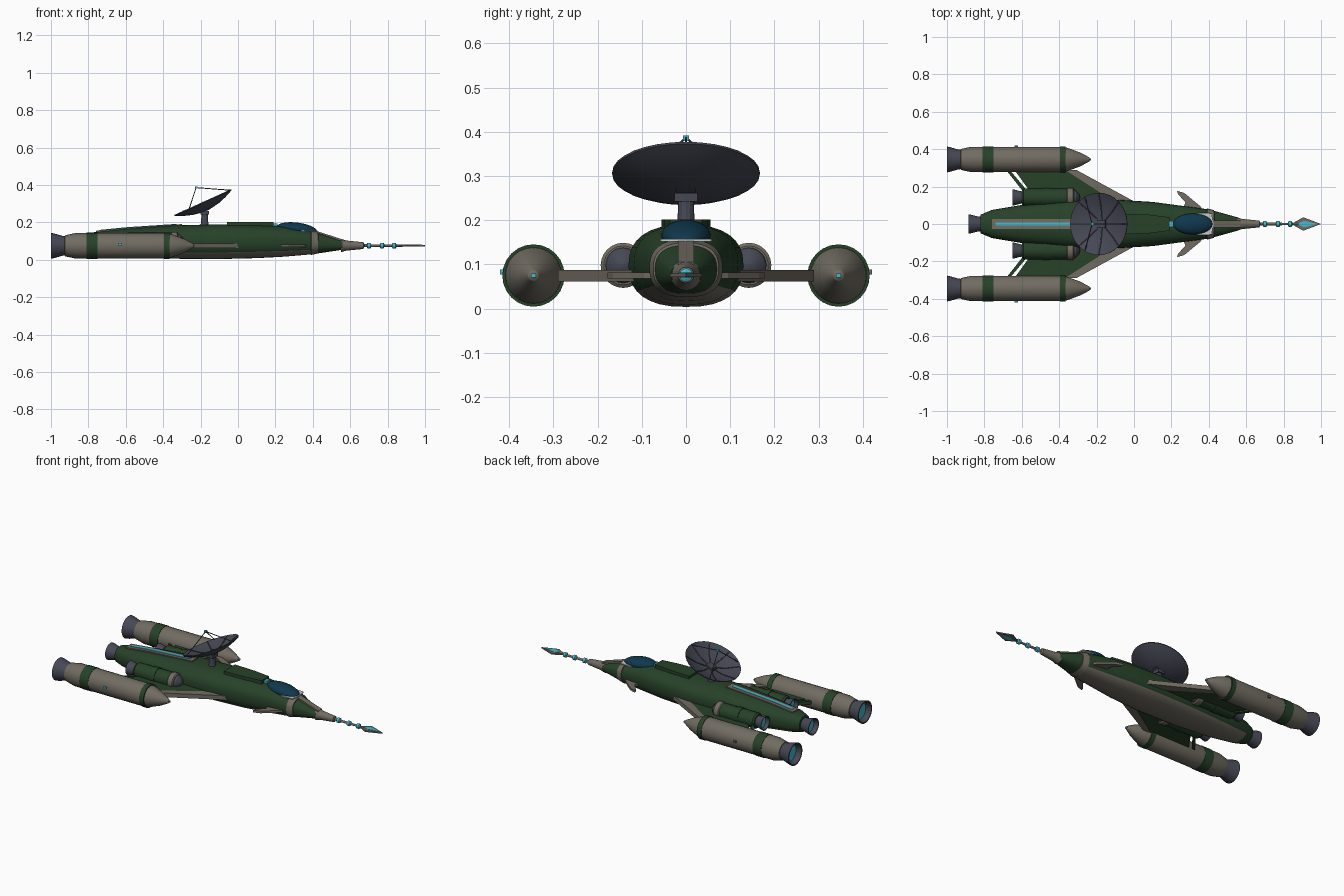
import bpy, bmesh, math
from mathutils import Vector, Matrix

if "Cube" in bpy.data.objects:
    bpy.data.objects.remove(bpy.data.objects["Cube"])


def mat(name, r, g, b):
    m = bpy.data.materials.new(name)
    m.diffuse_color = (r, g, b, 1)
    m.use_nodes = True
    m.node_tree.nodes["Principled BSDF"].inputs["Base Color"].default_value = m.diffuse_color
    return m


GREEN = mat("hull green", 0.02, 0.054, 0.022)
GREY = mat("warm grey", 0.165, 0.15, 0.122)
SLATE = mat("slate metal", 0.06, 0.064, 0.088)
CYAN = mat("cyan glow", 0.06, 0.48, 0.62)
GLASS = mat("canopy blue", 0.005, 0.04, 0.075)
PALE = mat("pale frame", 0.6, 0.62, 0.62)
MATS = [GREEN, GREY, SLATE, CYAN, GLASS, PALE]


def build(name, verts, faces, mats, smooth=False):
    """mats: one material, or one per face"""
    me = bpy.data.meshes.new(name)
    me.from_pydata([tuple(v) for v in verts], [], faces)
    used = mats if isinstance(mats, list) else [mats] * len(faces)
    slots = [m for m in MATS if m in used]
    for m in slots:
        me.materials.append(m)
    for p, m in zip(me.polygons, used):
        p.material_index = slots.index(m)
    bm = bmesh.new()
    bm.from_mesh(me)
    bmesh.ops.recalc_face_normals(bm, faces=bm.faces)
    bm.to_mesh(me)
    bm.free()
    ob = bpy.data.objects.new(name, me)
    bpy.context.collection.objects.link(ob)
    if smooth:
        bpy.ops.object.select_all(action='DESELECT')
        ob.select_set(True)
        bpy.context.view_layer.objects.active = ob
        bpy.ops.object.shade_smooth_by_angle(angle=math.radians(28))
    return ob


def rings(name, loops, rule, smooth=True):
    """skin a list of equal loops; rule(segment, index) gives the material"""
    n = len(loops[0])
    verts = [v for l in loops for v in l]
    faces, mats = [], []
    for s in range(len(loops) - 1):
        for i in range(n):
            j = (i + 1) % n
            faces.append((s * n + i, s * n + j, (s + 1) * n + j, (s + 1) * n + i))
            mats.append(rule(s, i))
    faces += [tuple(range(n)), tuple(range(len(verts) - n, len(verts)))]
    mats += [rule(0, 0), rule(len(loops) - 2, 0)]
    return build(name, verts, faces, mats, smooth)


def revolve(name, prof, mats, at=(0, 0, 0), n=24, m=None):
    """lathe (x, r) points about the x axis; mats one, or one per segment"""
    m = m or Matrix.Translation(at)
    loops = [[m @ Vector((x, r * math.cos(i * math.tau / n), r * math.sin(i * math.tau / n)))
              for i in range(n)] for x, r in prof]
    return rings(name, loops, lambda s, i: mats[s] if isinstance(mats, list) else mats)


def section(x, w, zb, zt, n=32, e=0.82):
    c, h = (zb + zt) / 2, (zt - zb) / 2
    f = lambda t: math.copysign(abs(t) ** e, t)
    return [(x, w * f(math.cos(i * math.tau / n)), c + h * f(math.sin(i * math.tau / n)))
            for i in range(n)]


def prism(name, pts, lo, hi, m, axis='z'):
    """extrude an outline: (x, y) along z, or (x, z) along y"""
    k = len(pts)
    put = (lambda p, t: (p[0], p[1], t)) if axis == 'z' else (lambda p, t: (p[0], t, p[1]))
    verts = [put(p, lo) for p in pts] + [put(p, hi) for p in pts]
    faces = [tuple(range(k)), tuple(range(k, 2 * k))]
    faces += [(i, (i + 1) % k, (i + 1) % k + k, i + k) for i in range(k)]
    return build(name, verts, faces, m)


def box(name, c, s, m):
    x, y, z = c
    a, b = s[0] / 2, s[1] / 2
    return prism(name, [(x - a, y - b), (x + a, y - b), (x + a, y + b), (x - a, y + b)],
                 z - s[2] / 2, z + s[2] / 2, m)


def rod(name, a, b, r, m):
    a, b = Vector(a), Vector(b)
    rot = (b - a).to_track_quat('X', 'Z').to_matrix().to_4x4()
    return revolve(name, [(0, r), ((b - a).length, r)], m, n=8, m=Matrix.Translation(a) @ rot)


def nozzle(name, x0, x1, r, at):
    """bell opening toward -x with a glowing throat"""
    L = x1 - x0
    prof = [(x1, r * .72), (x1 - L * .35, r * .78), (x0 + L * .2, r * .95), (x0, r),
            (x0, r * .9), (x0 + L * .35, r * .74), (x0 + L * .36, 0.002)]
    revolve(name, prof, [SLATE] * 5 + [CYAN], at)


# main hull: green above, grey belly below
hull = [(-.82, .05, .04, .135), (-.76, .075, .03, .15), (-.6, .102, .015, .166),
        (-.35, .125, .006, .184), (-.1, .13, .004, .19), (.1, .118, .009, .188),
        (.25, .098, .017, .178), (.40, .078, .03, .153), (.56, .034, .054, .1)]
rings("hull", [section(*s) for s in hull],
      lambda s, i: GREY if 19 <= i <= 28 and 0 < s < 7 else GREEN)
rings("nose_ring", [section(*s) for s in
                    [(.39, .076, .03, .15), (.392, .083, .026, .157),
                     (.428, .074, .034, .149), (.43, .066, .04, .14)]], lambda s, i: GREY)
prism("nose_strip", [(.42, .13), (.42, .154), (.57, .106), (.57, .09)], -.018, .018, GREY, 'y')
nozzle("main_nozzle", -.885, -.81, .052, (0, 0, .085))

# dorsal details
prism("spine_plate", [(-.76, .13), (-.76, .155), (-.6, .171), (-.3, .191), (-.3, .16)],
      -.028, .028, GREY, 'y')
prism("spine_light", [(-.74, .15), (-.74, .16), (-.6, .174), (-.33, .192), (-.33, .18)],
      -.009, .009, CYAN, 'y')
prism("dorsal_block", [(-.06, -.055), (.08, -.05), (.19, -.036), (.19, .036), (.08, .05),
                       (-.06, .055)], .16, .202, GREEN)
box("dorsal_light", (.2, 0, .185), (.02, .03, .02), CYAN)

# canopy with pale frame
bpy.ops.mesh.primitive_uv_sphere_add(segments=24, ring_count=14, radius=1, location=(.315, 0, .165),
                                     rotation=(0, math.radians(7), 0))
canopy = bpy.context.object
canopy.name = "canopy"
canopy.scale = (.107, .056, .034)
canopy.data.materials.append(GLASS)
bpy.ops.object.shade_smooth_by_angle(angle=math.radians(40))
prism("canopy_frame", [(.34, -.06), (.415, -.057), (.425, 0), (.415, .057), (.34, .06)],
      .152, .158, PALE)

# nose probe
P = (0, 0, .076)
revolve("probe_cone", [(.55, .035), (.58, .027), (.67, .018), (.675, .008)], GREY, P, 16)
revolve("probe_rod", [(.66, .0075), (.9, .006)], GREY, P, 12)
for x in (.70, .77, .835):
    revolve("probe_collar", [(x - .012, .008), (x - .008, .015), (x + .008, .015), (x + .012, .008)],
            CYAN, P, 16)
prism("probe_blade", [(.84, 0), (.905, -.036), (1, 0), (.905, .036)], .072, .08, GREY)
prism("probe_blade_glow", [(.87, 0), (.908, -.017), (.985, 0), (.908, .017)], .07, .082, CYAN)

# both sides: wings, struts, canards, engines
for side, s in (("right", -1), ("left", 1)):
    def w(*pts):
        return [(x, y * s) for x, y in pts]
    prism(side + "_wing", w((-.55, .08), (-.05, .08), (-.05, .115), (-.36, .29), (-.64, .29),
                            (-.56, .18)), .065, .085, GREEN)
    prism(side + "_wing_edge", w((-.09, .11), (.02, .11), (-.31, .29), (-.37, .29)),
          .062, .088, GREY)
    prism(side + "_rear_strut", w((-.685, .29), (-.665, .29), (-.565, .17), (-.59, .17)),
          .065, .085, GREEN)
    prism(side + "_canard", w((.26, .08), (.37, .07), (.355, .095), (.27, .165), (.23, .178),
                              (.235, .16), (.275, .115)), .068, .082, GREY)

    # big outer engine
    A = (0, s * .345, .075)
    nozzle(side + "_engine_nozzle", -1, -.91, .069, A)
    revolve(side + "_engine_body",
            [(-.93, .045), (-.925, .056), (-.87, .068), (-.395, .068), (-.355, .062),
             (-.29, .038), (-.24, .012), (-.235, .004)], GREY, A)
    for n, x0, x1 in (("rear", -.81, -.75), ("front", -.395, -.365)):
        revolve(side + "_engine_band_" + n,
                [(x0, .06), (x0, .0705), (x1, .0705), (x1, .06)], GREEN, A)
    box(side + "_engine_tip", (-.236, A[1], .075), (.012, .012, .01), CYAN)
    box(side + "_engine_lamp", (-.63, s * .414, .083), (.018, .014, .012), CYAN if s < 0 else GREY)

    # small inner engine
    B = (0, s * .142, .098)
    revolve(side + "_inner_engine",
            [(-.6, .04), (-.59, .047), (-.36, .047), (-.355, .051), (-.325, .051), (-.32, .044)],
            [GREEN, GREEN, GREY, GREY, GREY], B)
    revolve(side + "_inner_intake", [(-.33, .043), (-.31, .037), (-.295, .022), (-.288, .002)],
            SLATE, B)
    revolve(side + "_inner_band", [(-.49, .04), (-.49, .05), (-.45, .05), (-.45, .04)], GREEN, B)
    nozzle(side + "_inner_nozzle", -.65, -.59, .044, B)

# dish antenna, local x is the dish axis
C = Vector((-.187, 0, .304))
D = Matrix.Translation(C) @ Matrix.Rotation(math.atan2(-.911, -.412), 4, 'Y')
R = .167
bowl = lambda r, t=0: (-.045 * (1 - (r / R) ** 2) + t, r)
radii = [.002, .04, .08, .12, .15, R]
revolve("dish", [bowl(r) for r in radii] + [bowl(r, .005) for r in reversed(radii)], SLATE, n=32, m=D)


def on_dish(r, a, t):
    return D @ Vector((bowl(r, t)[0], r * math.cos(a), r * math.sin(a)))


for k in range(8):
    a = k * math.tau / 8
    for r0, r1 in ((.02, .09), (.09, .165)):
        rod("dish_rib", on_dish(r0, a, .006), on_dish(r1, a, .006), .0025, SLATE)
feed = D @ Vector((.09, 0, 0))
for k in range(3):
    rod("feed_strut", on_dish(.163, -math.pi / 2 + k * math.tau / 3, .003), feed, .0025, SLATE)
box("feed_light", feed, (.014, .014, .012), CYAN)
hub = box("dish_hub", (0, 0, 0), (.02, .045, .045), SLATE)
hub.matrix_world = D @ Matrix.Translation((-.036, 0, 0))
revolve("dish_pedestal", [(.17, .026), (.2, .019), (.245, .018)], SLATE, n=12,
        m=Matrix.Translation((-.178, 0, 0)) @ Matrix.Rotation(-math.pi / 2, 4, 'Y'))
box("dish_bracket", (-.178, 0, .252), (.045, .052, .02), SLATE)
